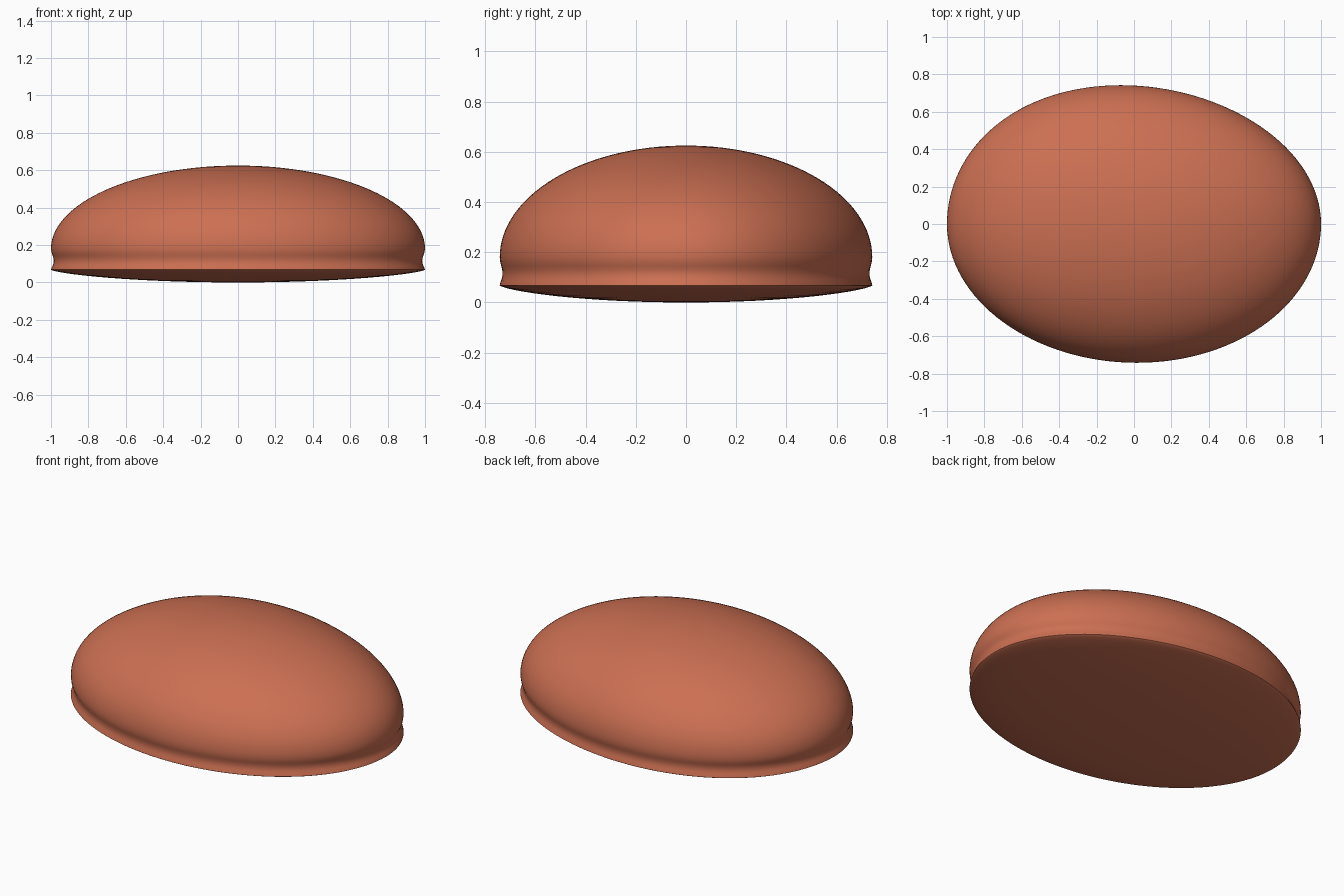
import bpy, bmesh
from math import sin, cos, pi

if "Cube" in bpy.data.objects:
    bpy.data.objects.remove(bpy.data.objects["Cube"])

SEG = 128

# Slightly lopsided oval outline
def outline(t, r, z):
    s = sin(t)
    x = cos(t) - (0.07 if s > 0 else -0.015) * s * s
    return (x * r, 0.742 * s * r, z)

# Profile (radius, height): shallow convex underside, rim, groove, dome
under = [(r, 0.068 * (1 - (1 - r * r) ** 0.7))
         for r in (sin(pi / 2 * i / 16) for i in range(1, 17))]
groove = [(0.996, 0.08), (0.990, 0.092), (0.986, 0.105), (0.985, 0.118),
          (0.987, 0.132), (0.992, 0.146), (0.997, 0.16)]
dome = [(cos(a), 0.18 + 0.445 * sin(a))
        for a in (pi / 2 * i / 32 for i in range(32))]

bm = bmesh.new()
rings = [[bm.verts.new(outline(2 * pi * k / SEG, r, z)) for k in range(SEG)]
         for r, z in under + groove + dome]
bottom = bm.verts.new((0, 0, 0))
top = bm.verts.new((0, 0, 0.625))
for k in range(SEG):
    n = (k + 1) % SEG
    bm.faces.new((bottom, rings[0][n], rings[0][k]))
    bm.faces.new((top, rings[-1][k], rings[-1][n]))
    for a, b in zip(rings, rings[1:]):
        bm.faces.new((a[k], a[n], b[n], b[k]))
bmesh.ops.recalc_face_normals(bm, faces=bm.faces)

mesh = bpy.data.meshes.new("domed_shell")
bm.to_mesh(mesh)
bm.free()
shell = bpy.data.objects.new("domed_shell", mesh)
bpy.context.collection.objects.link(shell)

# Terracotta colour
mat = bpy.data.materials.new("terracotta")
mat.diffuse_color = (0.60, 0.16, 0.085, 1)
mat.use_nodes = True
mat.node_tree.nodes["Principled BSDF"].inputs["Base Color"].default_value = mat.diffuse_color
mesh.materials.append(mat)

# Smooth shading with a crisp rim
bpy.context.view_layer.objects.active = shell
shell.select_set(True)
bpy.ops.object.shade_smooth_by_angle(angle=0.6)
